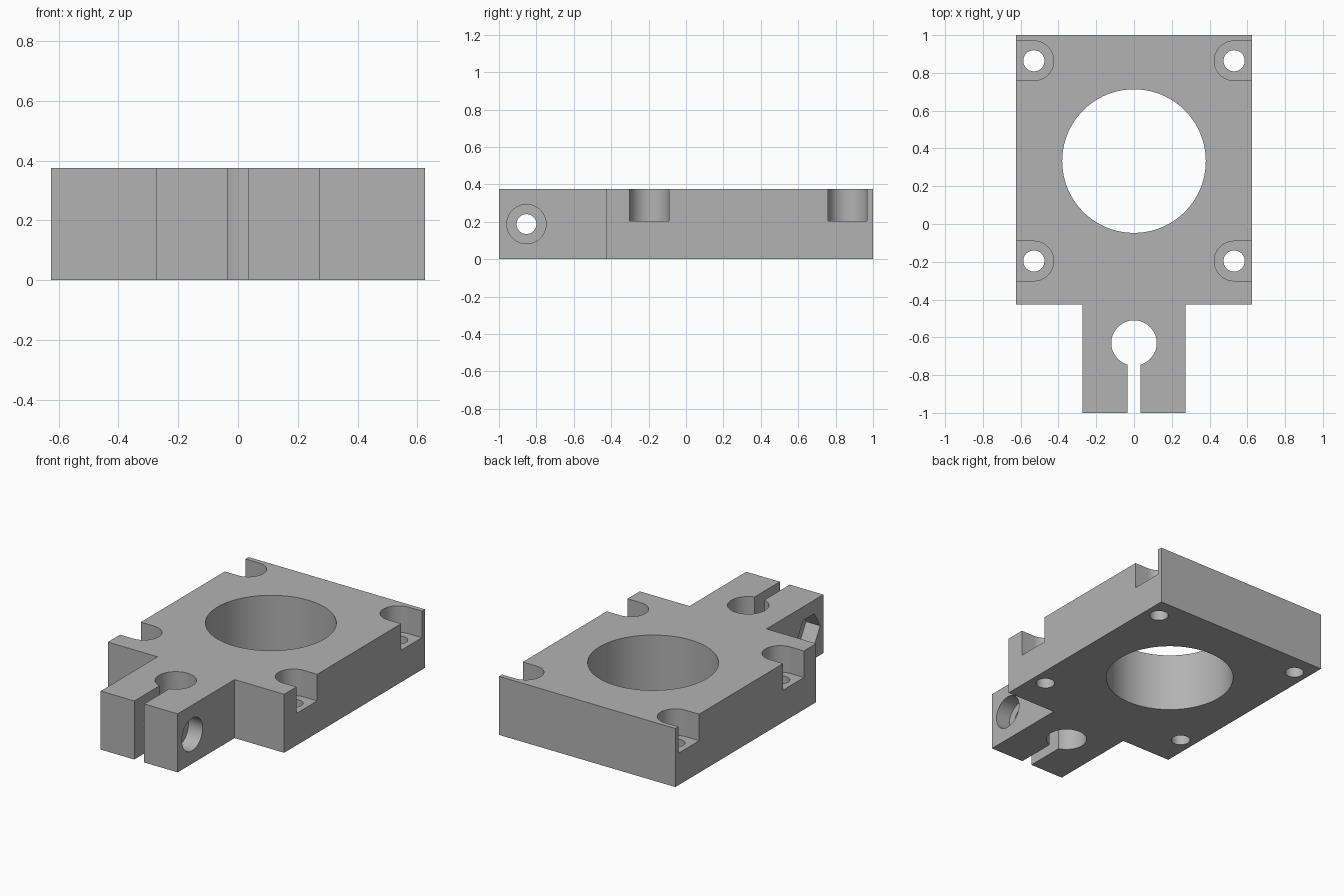
import bpy
import bmesh
from math import pi, cos, sin
from mathutils import Matrix, Vector

cube = bpy.data.objects.get("Cube")
if cube:
    bpy.data.objects.remove(cube, do_unlink=True)

HEIGHT = 0.375
HALF_W = 0.625
TONGUE_W = 0.273
SHOULDER_Y = -0.425
SEAT_Z = 0.205
BOLT_X = 0.53
BOLT_YS = (0.864, -0.196)
SCREW_Y, SCREW_Z = -0.853, HEIGHT / 2

metal = bpy.data.materials.new("grey metal")
metal.use_nodes = True
grey = (0.45, 0.45, 0.45, 1)
metal.diffuse_color = grey
metal.node_tree.nodes["Principled BSDF"].inputs["Base Color"].default_value = grey


def prism(name, outline, z0, z1, matrix=Matrix()):
    """Extrude a closed 2D outline between two heights."""
    bm = bmesh.new()
    face = bm.faces.new([bm.verts.new((x, y, z0)) for x, y in outline])
    new = bmesh.ops.extrude_face_region(bm, geom=[face])["geom"]
    verts = [v for v in new if isinstance(v, bmesh.types.BMVert)]
    bmesh.ops.translate(bm, vec=Vector((0, 0, z1 - z0)), verts=verts)
    bmesh.ops.recalc_face_normals(bm, faces=bm.faces)
    bm.transform(matrix)
    mesh = bpy.data.meshes.new(name)
    bm.to_mesh(mesh)
    bm.free()
    mesh.materials.append(metal)
    obj = bpy.data.objects.new(name, mesh)
    bpy.context.collection.objects.link(obj)
    return obj


def circle(x, y, r, n=64):
    return [(x + r * cos(2 * pi * i / n), y + r * sin(2 * pi * i / n)) for i in range(n)]


def rect(x0, x1, y0, y1):
    return [(x0, y0), (x1, y0), (x1, y1), (x0, y1)]


def open_slot(side, y, r, n=24):
    """U-shaped counterbore that runs out through the side wall."""
    arc = [(side * (BOLT_X - r * sin(pi * i / n)), y + r * cos(pi * i / n)) for i in range(n + 1)]
    return arc + [(side * 0.7, y - r), (side * 0.7, y + r)]


# Plate with the clamping tongue in front
half = [(TONGUE_W, -1), (TONGUE_W, SHOULDER_Y), (HALF_W, SHOULDER_Y), (HALF_W, 1)]
body = prism("clamp_plate", half + [(-x, y) for x, y in reversed(half)], 0, HEIGHT)

# Main bore, rod bore and the clamping slit
cutters = [
    prism("main_bore_cutter", circle(0, 0.333, 0.38, 128), -0.1, 0.5),
    prism("rod_bore_cutter", circle(0, -0.63, 0.12), -0.1, 0.5),
    prism("slit_cutter", rect(-0.035, 0.035, -1.1, -0.63), -0.1, 0.5),
]

# Four corner bolt holes with open counterbores
for side in (-1, 1):
    for y in BOLT_YS:
        cutters.append(prism("counterbore_cutter", open_slot(side, y, 0.105), SEAT_Z, 0.5))
        cutters.append(prism("bolt_hole_cutter", circle(side * BOLT_X, y, 0.056, 48), -0.1, 0.5))

# Clamping screw across the tongue: hole, round head recess, hexagonal nut pocket
across = Matrix.Translation((0, SCREW_Y, SCREW_Z)) @ Matrix.Rotation(pi / 2, 4, "Y") @ Matrix.Rotation(pi / 2, 4, "Z")
cutters += [
    prism("screw_hole_cutter", circle(0, 0, 0.053, 48), -0.4, 0.4, across),
    prism("screw_head_cutter", circle(0, 0, 0.105), TONGUE_W - 0.1, 0.4, across),
    prism("nut_pocket_cutter", circle(0, 0, 0.115, 6), -0.4, 0.1 - TONGUE_W, across),
]

bpy.ops.object.select_all(action="DESELECT")
bpy.context.view_layer.objects.active = body
body.select_set(True)
for cutter in cutters:
    mod = body.modifiers.new(cutter.name, "BOOLEAN")
    mod.operation = "DIFFERENCE"
    mod.solver = "EXACT"
    mod.object = cutter
    bpy.ops.object.modifier_apply(modifier=mod.name)
    bpy.data.objects.remove(cutter, do_unlink=True)

bpy.ops.object.shade_smooth_by_angle(angle=pi / 6)
